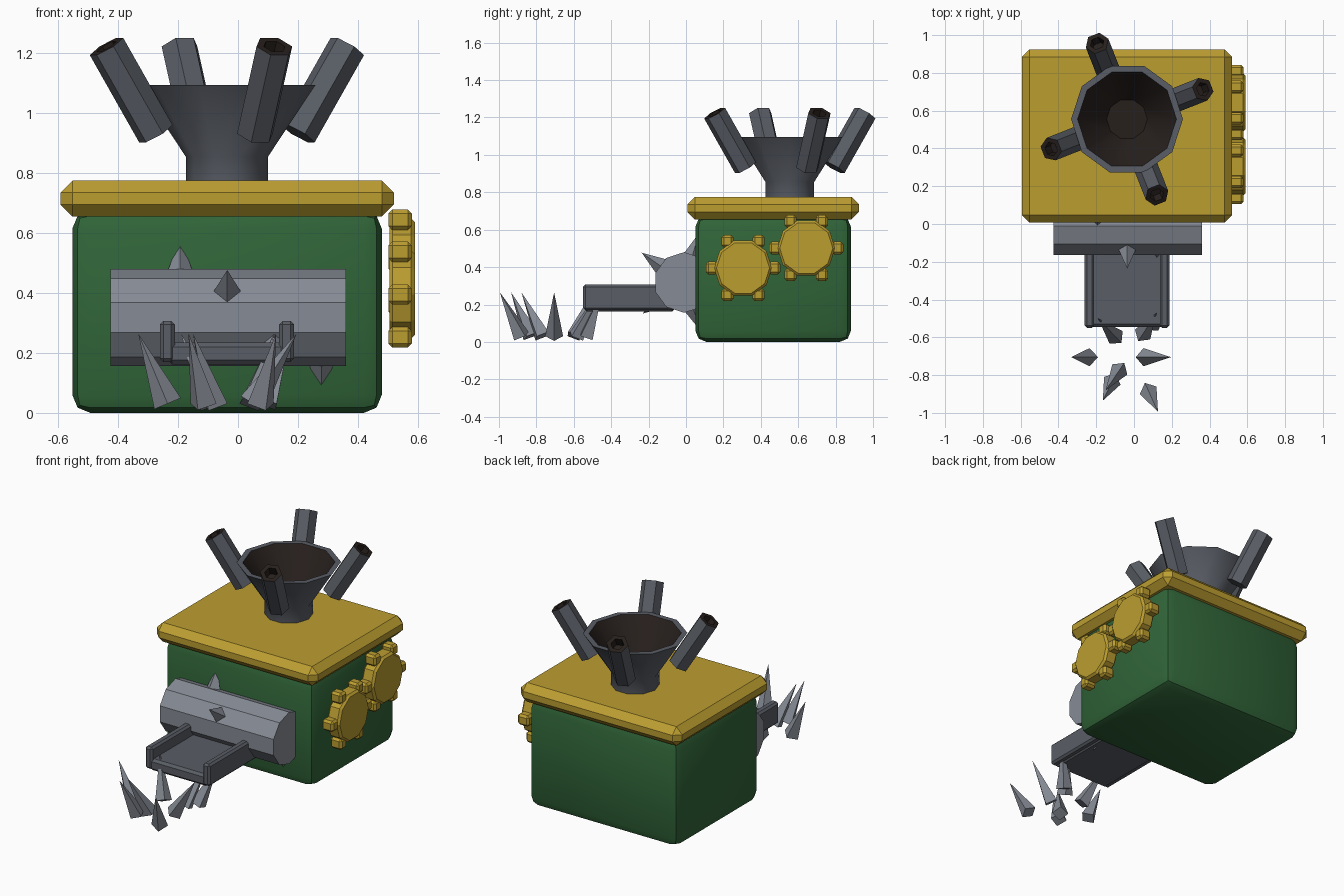
import bpy, bmesh
from math import sin, cos, pi, radians
from mathutils import Vector, Matrix

if "Cube" in bpy.data.objects:
    bpy.data.objects.remove(bpy.data.objects["Cube"])


def material(name, rgb):
    m = bpy.data.materials.new(name)
    m.diffuse_color = (*rgb, 1)
    m.use_nodes = True
    m.node_tree.nodes["Principled BSDF"].inputs["Base Color"].default_value = m.diffuse_color
    return m


GREEN = material("green_paint", (0.03, 0.13, 0.04))
GOLD = material("yellow_paint", (0.50, 0.34, 0.03))
STEEL = material("dark_steel", (0.10, 0.11, 0.13))
LIGHT = material("light_steel", (0.24, 0.26, 0.30))
SOOT = material("soot", (0.02, 0.014, 0.012))


def finish(bm, name, mats, matrix, smooth=None):
    bmesh.ops.recalc_face_normals(bm, faces=bm.faces[:])
    me = bpy.data.meshes.new(name)
    bm.to_mesh(me)
    bm.free()
    ob = bpy.data.objects.new(name, me)
    bpy.context.collection.objects.link(ob)
    ob.matrix_world = matrix
    for m in mats:
        me.materials.append(m)
    if smooth:
        bpy.ops.object.select_all(action='DESELECT')
        ob.select_set(True)
        bpy.context.view_layer.objects.active = ob
        bpy.ops.object.shade_smooth_by_angle(angle=radians(smooth))
    return ob


def box(name, lo, hi, mat, bevel, segments=1, smooth=None):
    lo, hi = Vector(lo), Vector(hi)
    bm = bmesh.new()
    bmesh.ops.create_cube(bm, size=1, matrix=Matrix.Diagonal((*(hi - lo), 1)))
    bmesh.ops.bevel(bm, geom=bm.edges[:], offset=bevel, segments=segments,
                    profile=0.5, affect='EDGES')
    return finish(bm, name, [mat], Matrix.Translation((lo + hi) / 2), smooth)


def lathe(name, profile, sides, origin, axis, mats, phase=0, dark_from=99, smooth=None):
    """Revolve (radius, height) points about an axis; local x stays horizontal."""
    d = Vector(axis).normalized()
    x = Vector((0, 0, 1)).cross(d)
    x = x.normalized() if x.length > 1e-4 else Vector((1, 0, 0))
    matrix = Matrix((x, d.cross(x), d)).transposed().to_4x4()
    matrix.translation = origin
    bm = bmesh.new()
    rings = []
    for r, h in profile:
        if r == 0:
            rings.append([bm.verts.new((0, 0, h))] * sides)
        else:
            angles = [radians(phase) + 2 * pi * i / sides for i in range(sides)]
            rings.append([bm.verts.new((r * cos(a), r * sin(a), h)) for a in angles])
    for k, (a, b) in enumerate(zip(rings, rings[1:])):
        for i in range(sides):
            j = (i + 1) % sides
            quad = list(dict.fromkeys((a[i], a[j], b[j], b[i])))
            bm.faces.new(quad).material_index = int(k >= dark_from)
    return finish(bm, name, mats, matrix, smooth)


CX = -0.037

# Body and lid
box("body", (-0.553, 0.05, 0.005), (0.48, 0.882, 0.68), GREEN, 0.06, 2, 40)
box("lid", (-0.593, 0.007, 0.66), (0.52, 0.925, 0.78), GOLD, 0.04)

# Funnel with sooty inside
FY = 0.555
lathe("funnel", [(0, 0.75), (0.137, 0.75), (0.137, 0.86), (0.296, 1.10), (0.262, 1.10),
                 (0.108, 0.88), (0, 0.88)], 10, (CX, FY, 0), (0, 0, 1),
      [STEEL, SOOT], dark_from=4, smooth=40)

# Four flared exhaust pipes around the funnel
for k in range(4):
    a = radians(21.5 + 90 * k)
    out = Vector((cos(a), sin(a), 0))
    base = Vector((CX, FY, 0.937)) + out * 0.255
    tip = Vector((CX, FY, 1.228)) + out * 0.432
    n = (tip - base).length
    lathe(f"exhaust_pipe_{k + 1}", [(0, 0), (0.064, 0), (0.064, n), (0.038, n),
                                    (0.038, n - 0.06), (0, n - 0.06)],
          6, base, tip - base, [STEEL, SOOT], dark_from=2)

# Two meshing gears on the right side
for g, (y, z) in enumerate([(0.305, 0.40), (0.643, 0.507)], 1):
    lathe(f"gear_{g}_disc", [(0, 0), (0.145, 0), (0.155, 0.01), (0.155, 0.072),
                             (0.142, 0.085), (0, 0.085)], 10, (0.505, y, z), (1, 0, 0), [GOLD])
    for k in range(6):
        a = k * pi / 3
        ty, tz = y + 0.167 * cos(a), z + 0.165 * sin(a)
        box(f"gear_{g}_tooth_{k + 1}", (0.502, ty - 0.032, tz - 0.034),
            (0.58, ty + 0.032, tz + 0.034), GOLD, 0.013)

# Crusher drum with a spiral of spikes
DY, DZ = -0.01, 0.323
lathe("drum", [(0, 0), (0.162, 0), (0.162, 0.787), (0, 0.787)], 10,
      (-0.426, DY, DZ), (1, 0, 0), [LIGHT], phase=18)
for k in range(5):
    a = radians(179 - 72 * k)
    d = Vector((0, -cos(a), sin(a)))
    lathe(f"drum_spike_{k + 1}", [(0, 0), (0.05, 0), (0, 0.137)], 4,
          Vector((-0.35 + 0.157 * k, DY, DZ)) + d * 0.14, d, [LIGHT])

# Output tray with side rails
box("tray_floor", (-0.235, -0.545, 0.167), (0.16, -0.06, 0.24), STEEL, 0.015)
for side, s in (("left", -1), ("right", 1)):
    x = CX + s * 0.199
    box(f"tray_rail_{side}", (x - 0.025, -0.55, 0.175), (x + 0.025, -0.06, 0.312), STEEL, 0.012)

# Scrap shards in front of the tray: base x, y then tip x, y
SHARDS = [(-0.235, -0.705, -0.333, -0.705), (0.05, -0.705, 0.196, -0.705),
          (0.075, -0.88, 0.127, -0.995), (-0.115, -0.83, -0.165, -0.935),
          (-0.075, -0.77, -0.15, -0.88), (-0.095, -0.60, -0.19, -0.50),
          (0.045, -0.585, 0.12, -0.47), (0.095, -0.53, 0.175, -0.45)]
for k, (bx, by, tx, ty) in enumerate(SHARDS, 1):
    base, tip = Vector((bx, by, 0.036)), Vector((tx, ty, 0.27))
    lathe(f"scrap_shard_{k}", [(0, 0), (0.048, 0), (0, (tip - base).length)], 4,
          base, tip - base, [LIGHT])

# Settle on the ground
bpy.context.view_layer.update()
obs = [o for o in bpy.data.objects if o.type == 'MESH']
low = min((o.matrix_world @ v.co).z for o in obs for v in o.data.vertices)
for o in obs:
    o.location.z -= low
